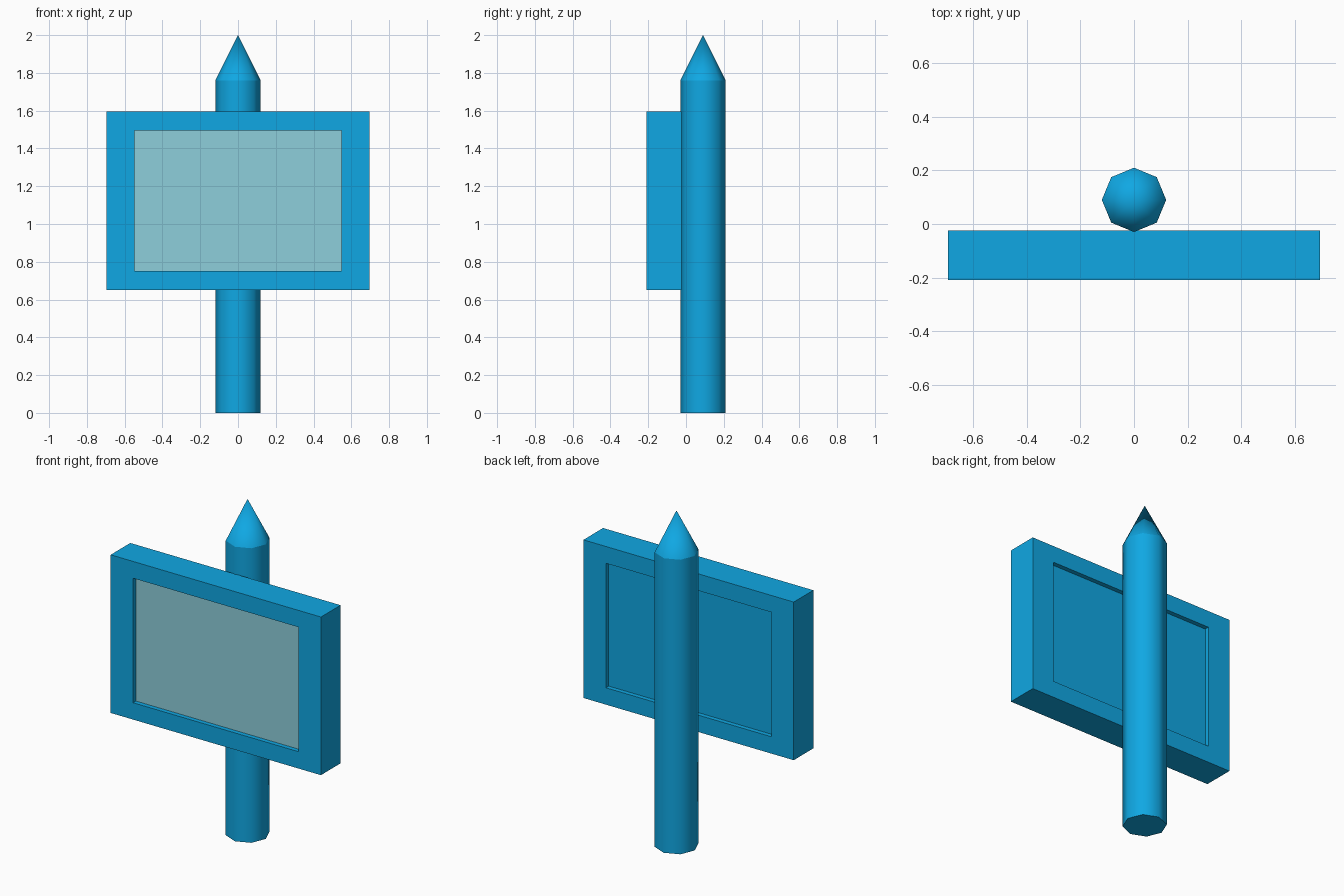
import bpy, bmesh, math
from mathutils import Matrix, Vector

if "Cube" in bpy.data.objects:
    bpy.data.objects.remove(bpy.data.objects["Cube"])


def material(name, rgb):
    m = bpy.data.materials.new(name)
    m.use_nodes = True
    m.diffuse_color = (*rgb, 1)
    m.node_tree.nodes["Principled BSDF"].inputs["Base Color"].default_value = (*rgb, 1)
    return m


blue = material("bright blue", (0.005, 0.39, 0.77))
teal = material("pale teal", (0.27, 0.62, 0.71))


def finish(name, bm, mats, smooth=False):
    bmesh.ops.recalc_face_normals(bm, faces=bm.faces)
    mesh = bpy.data.meshes.new(name)
    bm.to_mesh(mesh)
    bm.free()
    for m in mats:
        mesh.materials.append(m)
    obj = bpy.data.objects.new(name, mesh)
    bpy.context.collection.objects.link(obj)
    if smooth:
        bpy.ops.object.select_all(action="DESELECT")
        obj.select_set(True)
        bpy.context.view_layer.objects.active = obj
        bpy.ops.object.shade_smooth_by_angle(angle=math.radians(50))
    return obj


# Eight-sided post: straight shaft and pointed tip
RADIUS, POST_Y, SHOULDER, TOP = 0.12, 0.09, 1.76, 2.0
for name, z0, z1, r_top in (("post_shaft", 0, SHOULDER, RADIUS),
                            ("post_tip", SHOULDER, TOP, 0)):
    bm = bmesh.new()
    bmesh.ops.create_cone(bm, cap_ends=True, segments=8, radius1=RADIUS,
                          radius2=r_top, depth=z1 - z0,
                          matrix=Matrix.Translation((0, POST_Y, (z0 + z1) / 2)))
    bmesh.ops.remove_doubles(bm, verts=bm.verts, dist=1e-5)
    # Drop the hidden cap where shaft and tip meet
    hidden = [f for f in bm.faces if all(abs(v.co.z - SHOULDER) < 1e-4 for v in f.verts)]
    bmesh.ops.delete(bm, geom=hidden, context="FACES_ONLY")
    finish(name, bm, [blue], smooth=True)

# Sign board with a sunken panel on the front and the back
CENTER = Vector((0, -0.117, 1.122))
SIZE = (1.39, 0.185, 0.945)
PANEL_HALF = (0.547, 0.372)
RECESS = 0.027
bm = bmesh.new()
bmesh.ops.create_cube(bm, size=1, matrix=Matrix.Diagonal((*SIZE, 1)))
for side in (-1, 1):
    bm.normal_update()
    face = next(f for f in bm.faces if f.normal.y * side > 0.9)
    # First inset makes the frame, second makes the recess walls
    bmesh.ops.inset_individual(bm, faces=[face], thickness=0.1)
    for v in face.verts:
        v.co.x = math.copysign(PANEL_HALF[0], v.co.x)
        v.co.z = math.copysign(PANEL_HALF[1], v.co.z)
    bmesh.ops.inset_individual(bm, faces=[face], thickness=0.0)
    for v in face.verts:
        v.co.y -= side * RECESS
    face.material_index = 1 if side < 0 else 0
bmesh.ops.translate(bm, verts=bm.verts, vec=CENTER)
finish("sign_board", bm, [blue, teal])
